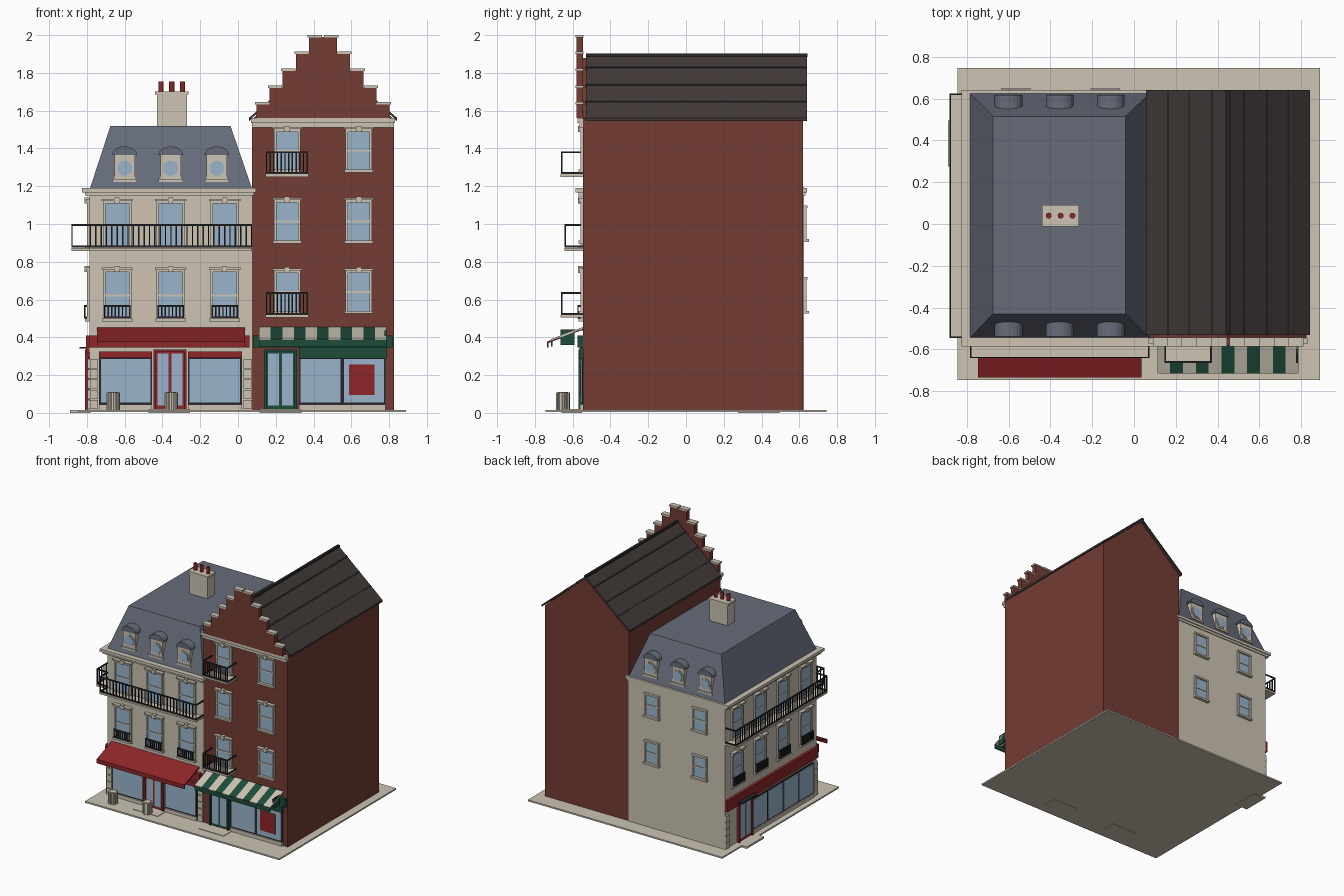
import bpy, bmesh, math
from mathutils import Matrix

if "Cube" in bpy.data.objects:
    bpy.data.objects.remove(bpy.data.objects["Cube"])


def lin(c):
    return tuple(((v / 255 + 0.055) / 1.055) ** 2.4 if v > 10 else v / 3294 for v in c) + (1,)


COLOURS = {"cream_stone": (204, 196, 180), "brick": (116, 60, 52), "slate": (102, 108, 122),
           "brown_roof": (66, 58, 56), "red_paint": (142, 38, 40), "green_paint": (30, 76, 58),
           "glass": (154, 181, 203), "dark_iron": (40, 38, 41)}
MATS = {}
for name, c in COLOURS.items():
    MATS[name] = bpy.data.materials.new(name)
    MATS[name].diffuse_color = lin(c)
CREAM, BRICK, SLATE, BROWN, RED, GREEN, GLASS, IRON = COLOURS

# Wall frames: (along wall, outward, height) to world
FRONT = lambda u, o, z: (u, -0.545 - o, z)
BACK = lambda u, o, z: (u, 0.625 + o, z)
LEFT = lambda u, o, z: (-0.785 - o, u, z)
WORLD = lambda x, y, z: (x, y, z)


class Part:
    """Collects simple solids into one named object."""

    def __init__(self, name):
        self.name, self.bm, self.mats = name, bmesh.new(), []

    def paint(self, faces, mat):
        if mat not in self.mats:
            self.mats.append(mat)
        for f in faces:
            f.material_index = self.mats.index(mat)

    def prism(self, pts, y0, y1, mat, to=lambda a, d, z: (a, d, z)):
        a = [self.bm.verts.new(to(p, y0, z)) for p, z in pts]
        b = [self.bm.verts.new(to(p, y1, z)) for p, z in pts]
        n = len(pts)
        faces = [self.bm.faces.new(a), self.bm.faces.new(b[::-1])]
        faces += [self.bm.faces.new((a[i], b[i], b[(i + 1) % n], a[(i + 1) % n])) for i in range(n)]
        self.paint(faces, mat)

    def box(self, u, o, z, mat, frame=WORLD):
        self.prism([(u[0], z[0]), (u[1], z[0]), (u[1], z[1]), (u[0], z[1])], o[0], o[1], mat, frame)

    def cyl(self, loc, r, h, mat, axis="Z", n=16, r2=None):
        m = Matrix.Translation(loc) @ (Matrix.Rotation(math.pi / 2, 4, "X") if axis == "Y" else Matrix())
        v = bmesh.ops.create_cone(self.bm, cap_ends=True, segments=n, radius1=r,
                                  radius2=r if r2 is None else r2, depth=h, matrix=m)["verts"]
        self.paint({f for w in v for f in w.link_faces}, mat)

    def done(self):
        bmesh.ops.recalc_face_normals(self.bm, faces=self.bm.faces[:])
        me = bpy.data.meshes.new(self.name)
        self.bm.to_mesh(me)
        self.bm.free()
        for m in self.mats:
            me.materials.append(MATS[m])
        bpy.context.collection.objects.link(bpy.data.objects.new(self.name, me))


def window(p, fr, u, z0, z1, w=0.125, lintel=True):
    h = w / 2
    p.box((u - h, u + h), (0, 0.005), (z0, z1), GLASS, fr)
    for s in (-1, 1):
        p.box((u + s * h, u + s * (h + 0.013)), (0, 0.014), (z0, z1), CREAM, fr)
    p.box((u - h, u + h), (0, 0.010), ((z0 + z1) / 2 - 0.005, (z0 + z1) / 2 + 0.005), CREAM, fr)
    p.box((u - h - 0.018, u + h + 0.018), (0, 0.025), (z0 - 0.015, z0), CREAM, fr)
    p.box((u - h - 0.013, u + h + 0.013), (0, 0.018), (z1, z1 + 0.014), CREAM, fr)
    if lintel:
        p.box((u - h - 0.02, u + h + 0.02), (0, 0.028), (z1 + 0.014, z1 + 0.024), CREAM, fr)
        p.box((u - 0.013, u + 0.013), (0, 0.028), (z1, z1 + 0.032), CREAM, fr)


def railing(p, fr, u0, u1, out, z0, z1, n, t=0.007):
    for z in (z0, z1 - 0.01):
        p.box((u0, u1), (out - t, out), (z, z + 0.01), IRON, fr)
        for u in (u0, u1 - t):
            p.box((u, u + t), (0, out), (z, z + 0.01), IRON, fr)
    for i in range(n + 1):
        u = u0 + (u1 - u0 - t) * i / n
        p.box((u, u + t), (out - t, out), (z0, z1), IRON, fr)


def shop_glass(p, fr, u0, u1, panes=1):
    p.box((u0, u1), (0, 0.006), (0.045, 0.295), IRON, fr)
    w = (u1 - u0) / panes
    for i in range(panes):
        p.box((u0 + i * w + 0.009, u0 + (i + 1) * w - 0.009), (0, 0.011), (0.056, 0.285), GLASS, fr)
    p.box((u0, u1), (0, 0.015), (0.015, 0.045), CREAM, fr)


def door(p, fr, u, mat, w=0.175):
    h = w / 2
    p.box((u - h, u + h), (0, 0.012), (0.015, 0.335), mat, fr)
    for s in (-1, 1):
        p.box((u + s * 0.007, u + s * (h - 0.022)), (0, 0.017), (0.04, 0.315), GLASS, fr)
        p.box((u + s * (h - 0.014), u + s * h), (0, 0.024), (0.015, 0.335), mat, fr)
    p.box((u - h, u + h), (0, 0.024), (0.322, 0.335), mat, fr)


# Pavement and doorsteps
p = Part("pavement")
p.box((-0.845, 0.89), (-0.745, 0.745), (0.004, 0.016), CREAM)
for x in (-0.365, 0.225):
    p.box((x - 0.11, x + 0.11), (-0.66, -0.55), (0, 0.02), CREAM)
p.box((-0.89, -0.78), (0.275, 0.495), (0, 0.016), CREAM)
p.done()

# Stone house walls, cornice and corner piers
p = Part("stone_house_walls")
p.box((-0.785, 0.075), (-0.545, 0.625), (0.015, 1.18), CREAM)
p.box((-0.81, 0.085), (-0.57, 0.632), (1.15, 1.168), CREAM)
p.box((-0.825, 0.095), (-0.585, 0.64), (1.168, 1.19), CREAM)
for i in range(5):
    z = (0.02 + i * 0.054, 0.068 + i * 0.054)
    for u in (-0.762, 0.052):
        p.box((u - 0.022, u + 0.022), (0, 0.012), z, CREAM, FRONT)
    for u in (-0.523, 0.6):
        p.box((u - 0.022, u + 0.022), (0, 0.012), z, CREAM, LEFT)
p.done()

# Mansard roof
p = Part("mansard_roof")
rings = [[p.bm.verts.new(v) for v in ((a, c, z), (b, c, z), (b, d, z), (a, d, z))]
         for a, b, c, d, z in ((-0.785, 0.075, -0.545, 0.625, 1.185), (-0.675, -0.04, -0.43, 0.515, 1.52))]
p.paint([p.bm.faces.new(rings[0]), p.bm.faces.new(rings[1])] +
        [p.bm.faces.new((rings[0][i], rings[0][(i + 1) % 4], rings[1][(i + 1) % 4], rings[1][i]))
         for i in range(4)], SLATE)
p.done()

# Dormers on front and back slopes, mirrored about the roof centre
p = Part("dormers")
for s in (-1, 1):
    Y = lambda d: 0.04 + s * d
    for x in (-0.6, -0.356, -0.112):
        p.box((x - 0.055, x + 0.055), (Y(0.49), Y(0.57)), (1.235, 1.37), CREAM)
        p.box((x - 0.064, x + 0.064), (Y(0.55), Y(0.58)), (1.222, 1.237), CREAM)
        p.prism([(x + 0.066 * math.cos(math.pi * i / 10), 1.365 + 0.046 * math.sin(math.pi * i / 10))
                 for i in range(11)], Y(0.49), Y(0.577), SLATE)
        p.cyl((x, Y(0.571), 1.295), 0.05, 0.008, CREAM, "Y", 20)
        p.cyl((x, Y(0.574), 1.295), 0.04, 0.008, GLASS, "Y", 20)
p.done()

# Chimney with pots
p = Part("chimney")
p.box((-0.43, -0.27), (-0.005, 0.085), (1.51, 1.69), CREAM)
p.box((-0.44, -0.262), (-0.012, 0.092), (1.685, 1.702), CREAM)
for x in (-0.408, -0.351, -0.294):
    p.cyl((x, 0.04, 1.727), 0.014, 0.056, RED)
p.done()

# Stone house windows and ironwork
p = Part("stone_house_windows")
r = Part("stone_house_balconies")
SIDE = [0.475 - 0.29 * i for i in range(4)]
for fr, cols in ((FRONT, (-0.64, -0.356, -0.07)), (LEFT, SIDE)):
    for u in cols:
        window(p, fr, u, 0.5, 0.745)
        window(p, fr, u, 0.877, 1.108)
        railing(r, fr, u - 0.07, u + 0.07, 0.03, 0.5, 0.57, 7)
for u in (-0.138, -0.565):
    for z in (0.54, 0.92):
        window(p, BACK, u, z, z + 0.165, 0.105, False)
for fr, a, b, n in ((FRONT, -0.785, 0.075, 30), (LEFT, -0.545, 0.625, 40)):
    r.box((a, b), (0, 0.097), (0.858, 0.872), CREAM, fr)
    railing(r, fr, a, b, 0.097, 0.875, 1.0, n)
p.done()
r.done()

# Stone house shopfront
p = Part("red_shopfront")
p.box((-0.785, 0.06), (0, 0.03), (0.345, 0.41), RED, FRONT)
p.box((-0.54, 0.62), (0, 0.02), (0.32, 0.41), RED, LEFT)
for a, b in ((-0.735, -0.455), (-0.265, 0.02)):
    shop_glass(p, FRONT, a, b)
    p.box((a, b), (0, 0.02), (0.29, 0.325), RED, FRONT)
shop_glass(p, LEFT, -0.495, 0.29, 4)
door(p, FRONT, -0.36, RED)
door(p, LEFT, 0.385, RED)
p.box((0.285, 0.485), (0, 0.055), (0.34, 0.35), IRON, LEFT)
p.done()

# Red awning: sloped sheet with a hanging front edge
p = Part("red_awning")
p.prism([(0, 0.452), (0.19, 0.378), (0.19, 0.345), (0.182, 0.345), (0.182, 0.370), (0, 0.441)],
        -0.747, 0.036, RED, lambda o, u, z: FRONT(u, o, z))
p.done()

# Brick house walls
p = Part("brick_house_walls")
p.prism([(0.075, 0.015), (0.825, 0.015), (0.825, 1.555), (0.45, 1.88), (0.075, 1.555)],
        -0.545, 0.62, BRICK)
p.box((0.075, 0.825), (0, 0.018), (1.51, 1.535), CREAM, FRONT)
p.box((0.07, 0.83), (0, 0.03), (1.535, 1.562), CREAM, FRONT)
p.done()

# Gable roof with batten lines, one slope mirrored
p = Part("brick_house_roof")
for s in (-1, 1):
    X = lambda d: 0.45 + s * d
    slope = lambda d: 1.895 - 0.862 * d
    p.prism([(X(0), 1.895), (X(0.392), 1.562), (X(0.392), 1.548), (X(0), 1.875)], -0.53, 0.64, BROWN)
    for d in (0.076, 0.185, 0.287, 0.386):
        p.prism([(X(d - 0.004), slope(d - 0.004) + 0.004), (X(d + 0.005), slope(d + 0.005) + 0.004),
                 (X(d + 0.005), slope(d + 0.005) - 0.012), (X(d - 0.004), slope(d - 0.004) - 0.012)],
                -0.531, 0.641, IRON)
p.box((0.44, 0.46), (-0.53, 0.642), (1.885, 1.902), IRON)
p.done()

# Stepped front gable with capping stones
p = Part("stepped_gable")
zs = (1.56, 1.635, 1.722, 1.812, 1.902, 1.99)
for i, h in enumerate((0.352, 0.284, 0.214, 0.144, 0.074)):
    p.box((0.45 - h, 0.45 + h), (0, 0.036), (zs[i], zs[i + 1]), BRICK, FRONT)
    inner = max(0, h - 0.068)
    for s in (-1, 1):
        p.box((0.45 + s * inner, 0.45 + s * (h + 0.008)), (-0.003, 0.041),
              (zs[i + 1] - 0.003, zs[i + 1] + 0.01), CREAM, FRONT)
p.done()

# Brick house windows and balconies
p = Part("brick_house_windows")
r = Part("brick_house_balconies")
for z in (0.54, 0.913, 1.288):
    for x in (0.26, 0.64):
        window(p, FRONT, x, z, z + 0.2, 0.115)
for z in (0.505, 1.25):
    r.box((0.145, 0.372), (0, 0.12), (z, z + 0.014), CREAM, FRONT)
    railing(r, FRONT, 0.147, 0.37, 0.117, z + 0.014, z + 0.135, 11)
p.done()
r.done()

# Brick house shopfront with poster and hanging sign
p = Part("green_shopfront")
p.box((0.08, 0.82), (0, 0.03), (0.345, 0.41), GREEN, FRONT)
p.box((0.322, 0.79), (0, 0.02), (0.288, 0.345), GREEN, FRONT)
shop_glass(p, FRONT, 0.322, 0.782, 2)
p.box((0.588, 0.722), (0.011, 0.014), (0.095, 0.257), RED, FRONT)
door(p, FRONT, 0.225, GREEN)
p.box((0.775, 0.785), (0.045, 0.12), (0.36, 0.435), GREEN, FRONT)
p.box((0.778, 0.782), (0, 0.12), (0.435, 0.442), IRON, FRONT)
p.done()

# Striped awning: alternating sloped strips and a green front edge
p = Part("striped_awning")
for i in range(11):
    w = 0.675 / 11
    p.prism([(0, 0.455), (0.17, 0.39), (0.17, 0.38), (0, 0.445)], 0.112 + i * w, 0.112 + (i + 1) * w,
            GREEN if i % 2 else CREAM, lambda o, u, z: FRONT(u, o, z))
p.box((0.112, 0.787), (0.163, 0.171), (0.352, 0.386), GREEN, FRONT)
p.done()

# Fluted street bins
p = Part("street_bins")
for x in (-0.66, -0.353):
    p.cyl((x, -0.65, 0.062), 0.031, 0.092, CREAM)
    p.cyl((x, -0.65, 0.105), 0.025, 0.01, CREAM)
    for i in range(12):
        a = math.tau * i / 12
        p.cyl((x + 0.031 * math.cos(a), -0.65 + 0.031 * math.sin(a), 0.062), 0.006, 0.092, CREAM, n=6)
p.done()

for m in bpy.data.materials:
    if m.users and not m.is_grease_pencil:
        m.use_nodes = True
        m.node_tree.nodes["Principled BSDF"].inputs["Base Color"].default_value = m.diffuse_color
